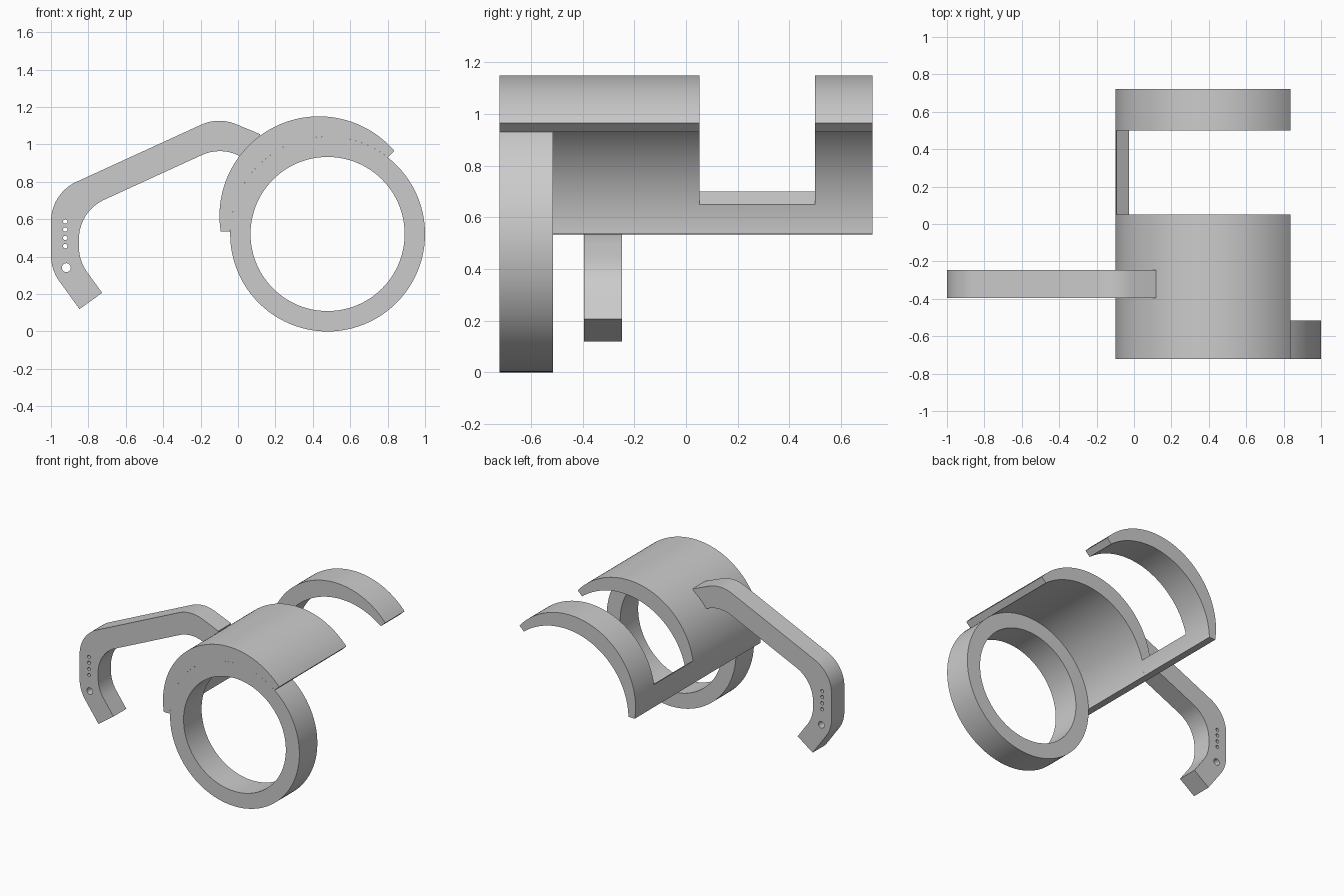
import bpy
import bmesh
from math import cos, sin, tan, radians, pi
from mathutils import Vector

cube = bpy.data.objects.get("Cube")
if cube:
    bpy.data.objects.remove(cube, do_unlink=True)

GREY = (0.6, 0.6, 0.6, 1.0)
grey = bpy.data.materials.new("plain grey")
grey.use_nodes = True
grey.diffuse_color = GREY
grey.node_tree.nodes["Principled BSDF"].inputs["Base Color"].default_value = GREY


def arc(centre, radius, start, end, steps):
    """Points on an arc in the x-z plane, angles in degrees."""
    angles = [radians(start + (end - start) * i / steps) for i in range(steps + 1)]
    return [Vector((centre[0] + radius * cos(a), centre[1] + radius * sin(a))) for a in angles]


def circle(centre, radius, steps):
    return arc(centre, radius, 0, 360, steps)[:-1]


def extrude_profile(name, loops, y_front, y_back):
    """Fill x-z loops (inner loops become holes) and give them depth along y."""
    curve = bpy.data.curves.new(name, 'CURVE')
    curve.dimensions = '2D'
    curve.fill_mode = 'BOTH'
    curve.extrude = (y_back - y_front) / 2
    for loop in loops:
        spline = curve.splines.new('POLY')
        spline.points.add(len(loop) - 1)
        for point, p in zip(spline.points, loop):
            point.co = (p[0], p[1], 0, 1)
        spline.use_cyclic_u = True
    obj = bpy.data.objects.new(name, curve)
    bpy.context.collection.objects.link(obj)
    obj.rotation_euler.x = pi / 2
    obj.location.y = (y_front + y_back) / 2
    bpy.ops.object.select_all(action='DESELECT')
    obj.select_set(True)
    bpy.context.view_layer.objects.active = obj
    bpy.ops.object.convert(target='MESH')
    obj = bpy.context.object
    bm = bmesh.new()
    bm.from_mesh(obj.data)
    bmesh.ops.remove_doubles(bm, verts=bm.verts, dist=1e-5)
    bmesh.ops.recalc_face_normals(bm, faces=bm.faces)
    bm.to_mesh(obj.data)
    bm.free()
    obj.data.materials.clear()
    obj.data.materials.append(grey)
    bpy.ops.object.shade_smooth_by_angle(angle=radians(24))


def offset_path(path, distance):
    """Parallel copy of an open path with mitred corners."""
    result = []
    for i, p in enumerate(path):
        dirs = []
        if i > 0:
            dirs.append((p - path[i - 1]).normalized())
        if i < len(path) - 1:
            dirs.append((path[i + 1] - p).normalized())
        normals = [Vector((-d.y, d.x)) for d in dirs]
        mitre = sum(normals, Vector((0, 0))).normalized()
        result.append(p + mitre * distance / mitre.dot(normals[0]))
    return result


def round_corners(path, radius, steps=10):
    """Replace each inner corner of an open path with a tangent arc."""
    result = [path[0]]
    for a, b, c in zip(path, path[1:], path[2:]):
        u, v = (a - b).normalized(), (c - b).normalized()
        half = u.angle(v) / 2
        tangent = radius / tan(half)
        centre = b + (u + v).normalized() * radius / sin(half)
        start, end = b + u * tangent - centre, b + v * tangent - centre
        for i in range(steps + 1):
            result.append(centre + start.lerp(end, i / steps).normalized() * radius)
    return result + [path[-1]]


# Full ring at the front
RING, RING_R = (0.479, 0.521), 0.521
extrude_profile("front_ring", [circle(RING, RING_R, 96), circle(RING, 0.412, 96)], -0.722, -0.515)

# Crescent shell: its inside follows the ring's outside
SHELL, SHELL_R = (0.433, 0.618), 0.532


def crescent(outer_end, inner_end, steps):
    return (arc(SHELL, SHELL_R, 189, outer_end, steps)
            + arc(RING, RING_R, inner_end, 178.4, steps))


shell = crescent(40.7, 51.9, 64)
extrude_profile("front_shell", [shell], -0.722, 0.052)
extrude_profile("rear_shell", [shell], 0.5, 0.722)
extrude_profile("joining_strip", [crescent(171.2, 165.6, 8)], 0.052, 0.5)

# Hooked arm with drilled holes, its root sunk into the shell
centre_line = [Vector(p) for p in
               ((-0.787, 0.163), (-0.925, 0.354), (-0.925, 0.69), (-0.104, 1.066), (0.09, 0.986))]
sides = [round_corners(offset_path(centre_line, d), 0.23) for d in (0.0745, -0.0745)]
outline = sides[0] + sides[1][::-1]
holes = [circle((-0.924, z), 0.012, 16) for z in (0.588, 0.545, 0.5, 0.456)]
holes.append(circle((-0.918, 0.341), 0.024, 24))
extrude_profile("hooked_arm", [outline] + holes, -0.395, -0.247)
